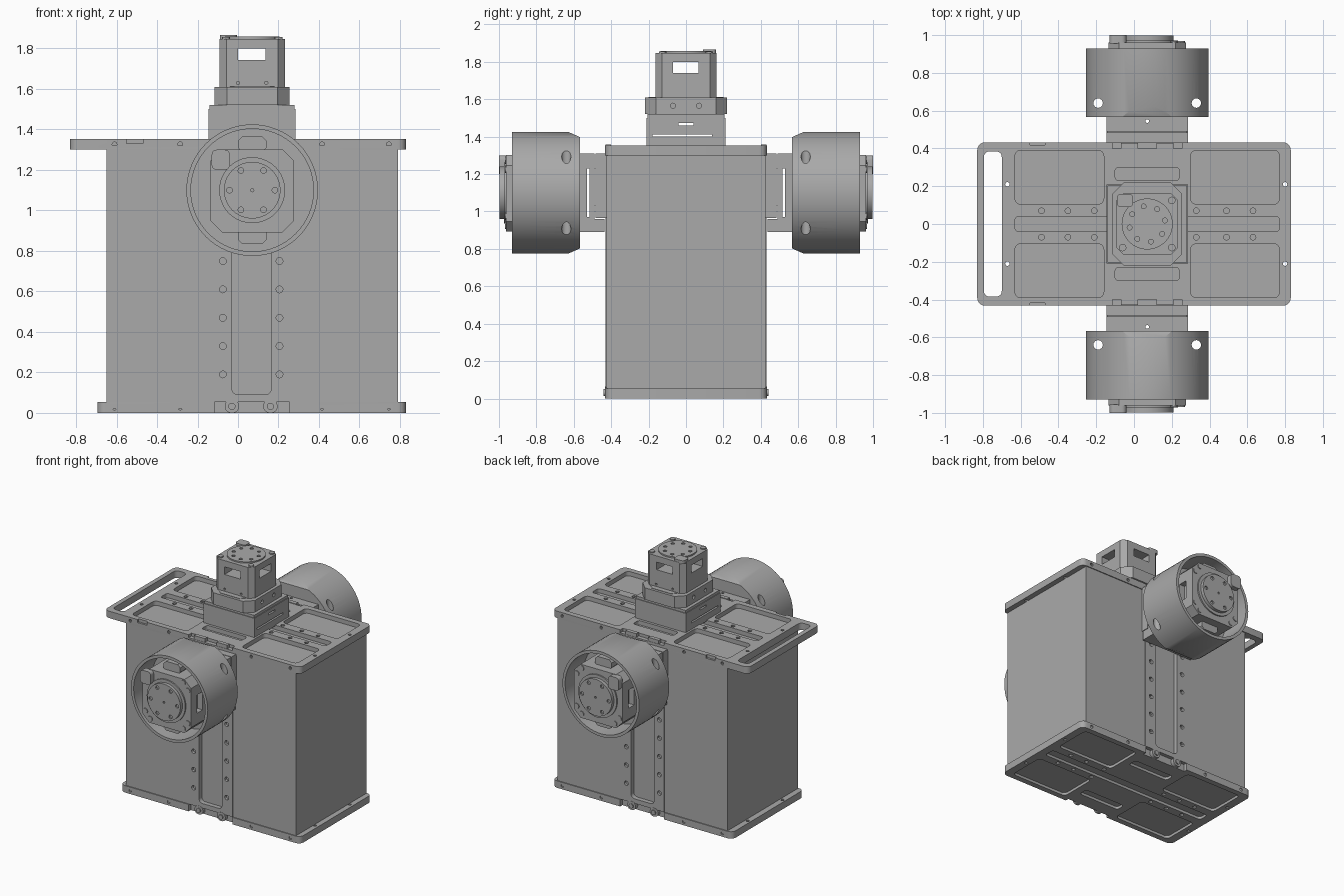
import bpy, bmesh, math
from mathutils import Vector

if "Cube" in bpy.data.objects:
    bpy.data.objects.remove(bpy.data.objects["Cube"])

grey = bpy.data.materials.new("neutral grey")
grey.use_nodes = True
grey.diffuse_color = (0.4, 0.4, 0.4, 1)
grey.node_tree.nodes["Principled BSDF"].inputs["Base Color"].default_value = (0.4, 0.4, 0.4, 1)

CX, CZ = 0.07, 1.1          # shared motor axis
SIDES = {"front": -1, "back": 1}


# --- profiles: a rectangle with rounded or chamfered corners, and a circle ---
def rect(u0, u1, v0, v1, r=0.0, seg=5):
    if r == 0:
        return [(u0, v0), (u1, v0), (u1, v1), (u0, v1)]
    pts = []
    corners = [(u1 - r, v1 - r), (u0 + r, v1 - r), (u0 + r, v0 + r), (u1 - r, v0 + r)]
    for k, (cu, cv) in enumerate(corners):
        for i in range(seg + 1):
            a = math.pi / 2 * (k + i / seg)
            pts.append((cu + r * math.cos(a), cv + r * math.sin(a)))
    return pts


def square(cu, cv, half, r=0.0, seg=1):
    return rect(cu - half, cu + half, cv - half, cv + half, r, seg)


def circle(cu, cv, r, n=16):
    return [(cu + r * math.cos(i * math.tau / n), cv + r * math.sin(i * math.tau / n)) for i in range(n)]


# --- a solid is (axis, profile, start, end); profile is in the two other axes ---
def build_mesh(name, solids, flip):
    place = {"x": lambda u, v, w: (w, u, v), "y": lambda u, v, w: (u, w, v), "z": lambda u, v, w: (u, v, w)}
    bm = bmesh.new()
    for axis, pts, a, b in solids:
        rings = []
        for w in (a, b):
            ring = []
            for u, v in pts:
                p = Vector(place[axis](u, v, w))
                p.y *= flip
                ring.append(bm.verts.new(p))
            rings.append(ring)
        lo, hi = rings
        bm.faces.new(lo)
        bm.faces.new(hi)
        for i in range(len(lo)):
            j = (i + 1) % len(lo)
            bm.faces.new((lo[i], lo[j], hi[j], hi[i]))
    bmesh.ops.recalc_face_normals(bm, faces=bm.faces)
    mesh = bpy.data.meshes.new(name)
    bm.to_mesh(mesh)
    bm.free()
    return mesh


def make(name, solids, cuts=(), flip=1):
    ob = bpy.data.objects.new(name, build_mesh(name, solids, flip))
    bpy.context.collection.objects.link(ob)
    if cuts:
        cutter = bpy.data.objects.new(name + "_cutter", build_mesh(name + "_cutter", cuts, flip))
        bpy.context.collection.objects.link(cutter)
        cutter.hide_render = True
        mod = ob.modifiers.new("cut", "BOOLEAN")
        mod.operation, mod.solver, mod.object, mod.use_self = "DIFFERENCE", "EXACT", cutter, True
        dg = bpy.context.evaluated_depsgraph_get()
        mesh = bpy.data.meshes.new_from_object(ob.evaluated_get(dg))
        ob.modifiers.clear()
        ob.data = mesh
        bpy.data.objects.remove(cutter)
    ob.data.materials.clear()
    ob.data.materials.append(grey)
    bpy.ops.object.select_all(action="DESELECT")
    ob.select_set(True)
    bpy.context.view_layer.objects.active = ob
    bpy.ops.object.shade_smooth_by_angle(angle=math.radians(30))
    return ob


# --- main box, recessed front and back for the rails ---
make("main_box", [("z", rect(-0.65, 0.79, -0.425, 0.425), 0.02, 1.32)],
     [("y", rect(-0.115, 0.255, -0.1, 1.5), s * 0.395, s * 0.5) for s in SIDES.values()])


# --- top and bottom plates with pockets, slots and screw holes ---
def plate(name, x0, z0, z1, floor, face, extra):
    cuts = []
    for s in (-1, 1):
        ys = sorted((s * 0.105, s * 0.39))
        for xa, xb in ((-0.63, -0.16), (0.30, 0.77)):
            cuts.append(("z", rect(xa, xb, *ys, 0.03), floor, face))
        cuts.append(("z", rect(-0.10, 0.24, *sorted((s * 0.23, s * 0.30)), 0.02), floor, face))
        for x in (-0.49, -0.35, -0.21, 0.33, 0.49, 0.63):
            cuts.append(("z", circle(x, s * 0.07, 0.015, 10), floor, face))
        for x in (-0.67, 0.80):
            cuts.append(("z", circle(x, s * 0.21, 0.012, 10), z0 - 0.1, z1 + 0.1))
        for x in (-0.61, -0.285, 0.415, 0.745):
            cuts.append(("y", circle(x, (z0 + z1) / 2, 0.012, 10), s * 0.415, s * 0.5))
    cuts.append(("z", rect(-0.63, 0.77, -0.04, 0.04, 0.02), floor, face))
    make(name, [("z", rect(x0, 0.83, -0.432, 0.432, 0.04), z0, z1)], cuts + extra)


handle_cuts = [("z", rect(-0.795, -0.70, -0.385, 0.385, 0.03), 1.2, 1.45)]
clip_cuts = []
for s in SIDES.values():
    handle_cuts.append(("z", rect(-0.55, -0.47, *sorted((s * 0.417, s * 0.5))), 1.33, 1.45))
    handle_cuts.append(("z", rect(-0.115, 0.255, *sorted((s * 0.40, s * 0.5))), 1.33, 1.45))
    clip_cuts.append(("y", rect(-0.115, 0.255, -0.1, 0.1), s * 0.405, s * 0.5))
plate("top_plate", -0.83, 1.30, 1.353, 1.318, 1.45, handle_cuts)
plate("bottom_plate", -0.695, 0.0, 0.053, 0.033, -0.1, clip_cuts)

# --- parts repeated on the front and the back ---
for side, s in SIDES.items():
    rail_holes = [("y", circle(x, 0.19 + 0.14 * i, 0.017, 12), 0.41, 0.5)
                  for x in (-0.075, 0.205) for i in range(8)]
    make(side + "_rail", [("y", rect(-0.115, 0.255, 0.055, 1.30), 0.38, 0.43)],
         rail_holes + [("y", rect(-0.03, 0.165, 0.09, 1.26, 0.03), 0.3, 0.5)], s)

    feet = []
    for x in (-0.03, 0.16):
        feet.append(("y", rect(x - 0.035, x + 0.035, 0.0, 0.065, 0.03), 0.39, 0.432))
        feet.append(("y", circle(x, 0.032, 0.018, 12), 0.40, 0.44))
        feet.append(("z", rect(x - 0.04, x + 0.05, 0.40, 0.43), 1.32, 1.358))
    make(side + "_clips", feet, flip=s)

    # interlocking arm that carries the wheel
    make(side + "_arm_base", [("y", rect(-0.145, 0.285, 0.965, 1.31), 0.425, 0.485)], flip=s)
    make(side + "_arm_end", [("y", rect(-0.145, 0.285, 0.89, 1.31), 0.49, 0.57),
                             ("y", rect(-0.145, 0.285, 0.89, 0.96), 0.435, 0.50),
                             ("y", rect(-0.14, 0.28, 1.03, 1.23), 0.47, 0.50)],
         [("x", rect(0.515, 0.53, 0.97, 1.23), -0.3, 0.5),
          ("z", circle(CX, 0.545, 0.01, 10), 0.8, 1.4)], s)

    # drum wheel: open cup, with two upright bores and flats at its inner edge
    drum_cuts = [("y", circle(CX, CZ, 0.303, 64), 0.71, 1.0)]
    drum_cuts += [("z", circle(CX + d * 0.26, 0.64, 0.025, 16), 0.7, 1.5) for d in (-1, 1)]
    for d in (-1, 1):
        drum_cuts.append(("x", [(0.55, CZ + d * 0.29), (0.64, CZ + d * 0.33), (0.55, CZ + d * 0.33)], -0.4, 0.5))
    make(side + "_wheel_drum", [("y", circle(CX, CZ, 0.325, 64), 0.567, 0.93)], drum_cuts, s)

    # motor in the drum
    windows = [("x", rect(0.82, 0.89, CZ - 0.07, CZ + 0.07), CX + a, CX + b)
               for a, b in ((-0.3, -0.16), (0.16, 0.3))]
    make(side + "_wheel_motor", [("y", square(CX, CZ - 0.003, 0.205, 0.055), 0.70, 0.962)], windows, s)
    make(side + "_motor_plugs", [("y", rect(0, 0.14, CZ + 0.19, CZ + 0.265, 0.02, 1), 0.70, 0.90),
                                 ("y", rect(0, 0.14, CZ - 0.265, CZ - 0.19, 0.02, 1), 0.70, 0.90)], flip=s)
    make(side + "_motor_collar", [("y", circle(CX, CZ, 0.163, 40), 0.95, 0.972)], flip=s)
    hub_holes = [("y", circle(CX + 0.112 * math.cos(i * math.pi / 3), CZ + 0.112 * math.sin(i * math.pi / 3),
                              0.014, 10), 0.985, 1.1) for i in range(6)]
    make(side + "_motor_hub", [("y", circle(CX, CZ, 0.14, 40), 0.96, 0.997)],
         hub_holes + [("y", circle(CX, CZ, 0.008, 8), 0.985, 1.1)], s)
    make(side + "_motor_tab", [("y", rect(-0.13, -0.04, 1.2, 1.30, 0.025), 0.955, 1.0)], flip=s)
    bolts = [("y", circle(CX + a * u, CZ + b * v, 0.02, 12), 0.95, 0.968)
             for a in (-1, 1) for b in (-1, 1) for u, v in ((0.18, 0.125), (0.14, 0.175))]
    make(side + "_motor_bolts", bolts, flip=s)

# --- turret on the top plate: interlocking mount, collar, motor ---
make("turret_base", [("z", rect(-0.145, 0.285, -0.21, 0.21), 1.345, 1.50)],
     [("x", rect(-0.18, 0.14, 1.40, 1.412), -0.3, 0.5),
      ("x", rect(-0.04, 0.04, 1.46, 1.472), -0.3, 0.5)])
make("turret_step", [("z", rect(-0.14, 0.28, -0.205, 0.205), 1.49, 1.52)])
make("turret_collar", [("z", rect(-0.115, 0.255, -0.22, 0.22, 0.06, 1), 1.52, 1.61)],
     [("x", circle(y, 1.565, 0.014, 12), a, b) for y in (-0.07, 0.07) for a, b in ((-0.2, -0.09), (0.23, 0.3))])
make("turret_plugs", [("z", rect(-0.04, 0.18, -0.20, 0.20, 0.03, 1), 1.60, 1.613)])

# motor housing with windows cut through both ways
make("turret_motor", [("z", square(CX, 0, 0.162, 0.035), 1.60, 1.848)],
     [("x", rect(-0.07, 0.067, 1.74, 1.80), -0.3, 0.5),
      ("y", rect(0.0, 0.135, 1.742, 1.80), -0.3, 0.3)]
     + [("y", circle(x, 1.63, 0.008, 8), s * 0.15, s * 0.3) for x in (0, 0.14) for s in (-1, 1)])
hub_holes = [("z", circle(CX + 0.095 * math.cos(i * math.pi / 4 + 0.2), 0.095 * math.sin(i * math.pi / 4 + 0.2),
                          0.013, 10), 1.85, 1.9) for i in range(8)]
make("turret_hub", [("z", circle(CX, 0, 0.135, 40), 1.84, 1.858)], hub_holes)
make("turret_bolts", [("z", circle(CX + a * 0.13, b * 0.125, 0.02, 12), 1.84, 1.856)
                      for a in (-1, 1) for b in (-1, 1)])
make("turret_tab", [("z", rect(-0.09, -0.005, 0.09, 0.16, 0.02), 1.84, 1.866)])
